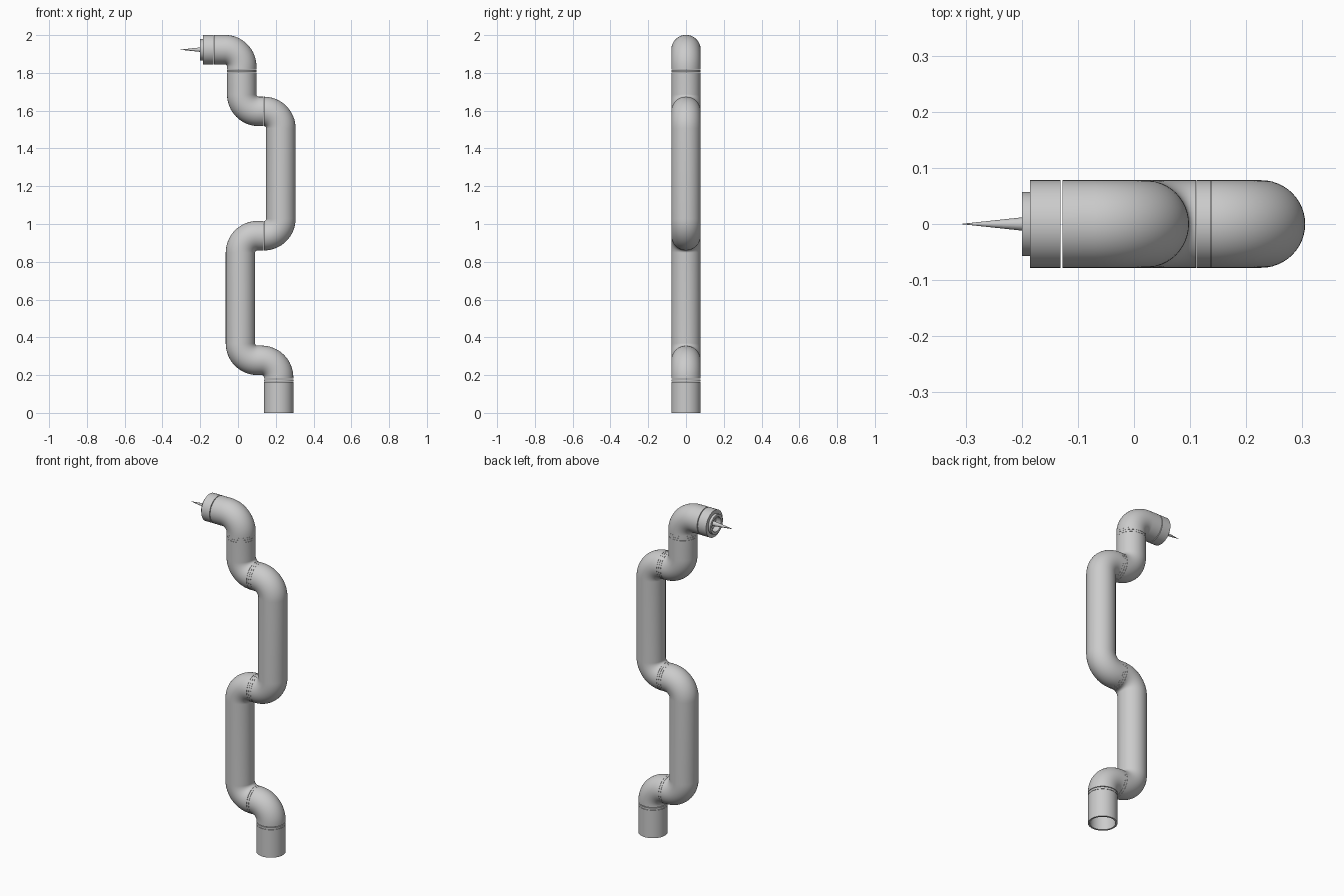
import bpy, bmesh, math
from mathutils import Vector

if "Cube" in bpy.data.objects:
    bpy.data.objects.remove(bpy.data.objects["Cube"])

R = 0.078      # pipe radius
B = 0.09       # centre-line radius of every bend
SIDES = 48

grey = bpy.data.materials.new("light_grey")
grey.diffuse_color = (0.6, 0.6, 0.6, 1)
grey.use_nodes = True
grey.node_tree.nodes["Principled BSDF"].inputs["Base Color"].default_value = grey.diffuse_color


def sweep(name, stations):
    """Skin circles (position, direction, radius) lying along the xz plane; both ends closed."""
    bm = bmesh.new()
    rings = []
    for pos, d, r in stations:
        side = Vector((d.z, 0, -d.x))
        rings.append([bm.verts.new(pos + side * (r * math.cos(a)) + Vector((0, r * math.sin(a), 0)))
                      for a in (2 * math.pi * i / SIDES for i in range(SIDES))])
    for a, b in zip(rings, rings[1:]):
        for i in range(SIDES):
            j = (i + 1) % SIDES
            bm.faces.new((a[i], a[j], b[j], b[i]))
    bm.faces.new(rings[0])
    bm.faces.new(rings[-1])
    bmesh.ops.recalc_face_normals(bm, faces=bm.faces)
    me = bpy.data.meshes.new(name)
    bm.to_mesh(me)
    bm.free()
    me.materials.append(grey)
    ob = bpy.data.objects.new(name, me)
    bpy.context.collection.objects.link(ob)
    bpy.context.view_layer.objects.active = ob
    ob.select_set(True)
    bpy.ops.object.shade_smooth_by_angle(angle=math.radians(35))
    ob.select_set(False)


def pipe(name, corners):
    """Pipe through (x, z) corners with a rounded bend at each inner corner."""
    p = [Vector((x, 0, z)) for x, z in corners]
    st = [(p[0], (p[1] - p[0]).normalized(), R)]
    for a, b, c in zip(p, p[1:], p[2:]):
        d1, d2 = (b - a).normalized(), (c - b).normalized()
        centre = b - d1 * B + d2 * B
        for k in range(17):
            t = math.pi / 2 * k / 16
            st.append((centre - d2 * (B * math.cos(t)) + d1 * (B * math.sin(t)),
                       d1 * math.cos(t) + d2 * math.sin(t), R))
    st.append((p[-1], (p[-1] - p[-2]).normalized(), R))
    sweep(name, st)


def turned(name, x, z, d, profile):
    """Turned part: profile of (distance along d, radius)."""
    d, o = Vector(d), Vector((x, 0, z))
    sweep(name, [(o + d * h, d, r) for h, r in profile])


UP, RIGHT, LEFT = (0, 0, 1), (1, 0, 0), (-1, 0, 0)
Z1, Z2, Z3, Z4 = 0.278, 0.938, 1.596, 1.923     # heights of the level joints
XB, XL, XR, XT = 0.215, 0.013, 0.227, 0.02      # upright pipe positions

# hollow base socket
turned("base_socket", XB, 0, UP, [(0.164, R), (0, R), (0, 0.068), (0.155, 0.068)])

# arm links
pipe("shoulder_elbow", [(XB, 0.181), (XB, Z1), (0.137, Z1), (0.1255, Z1)][:2] + [(0.1245, Z1)])
pipe("lower_arm", [(0.1105, Z1), (XL, Z1), (XL, Z2), (0.1105, Z2)])
pipe("upper_arm", [(0.1375, Z2), (XR, Z2), (XR, Z3), (0.1375, Z3)])
pipe("wrist_link", [(0.1105, Z3), (XT, Z3), (XT, 1.803)])
pipe("wrist_elbow", [(XT, 1.829), (XT, Z4), (-0.127, Z4)])

# joint rings between the links
joints = [("shoulder", XB, 0.1655, UP, 1), ("lower", 0.1115, Z1, RIGHT, 1),
          ("middle", 0.1115, Z2, RIGHT, 2), ("upper", 0.1115, Z3, RIGHT, 2),
          ("wrist", XT, 1.804, UP, 2)]
for label, x, z, d, count in joints:
    for i in range(count):
        s = 0.0128 * i
        turned(f"{label}_joint_ring_{i + 1}", x, z, d, [(s, R), (s + 0.012, R)])

# tool head with stepped, recessed mouth
turned("tool_head", -0.131, Z4, LEFT,
       [(0, R), (0.054, R), (0.054, 0.057), (0.069, 0.057), (0.069, 0.042), (0.035, 0.042)])

# needle tip
turned("needle", -0.165, Z4, LEFT, [(0, 0.0155), (0.142, 0.0003)])
